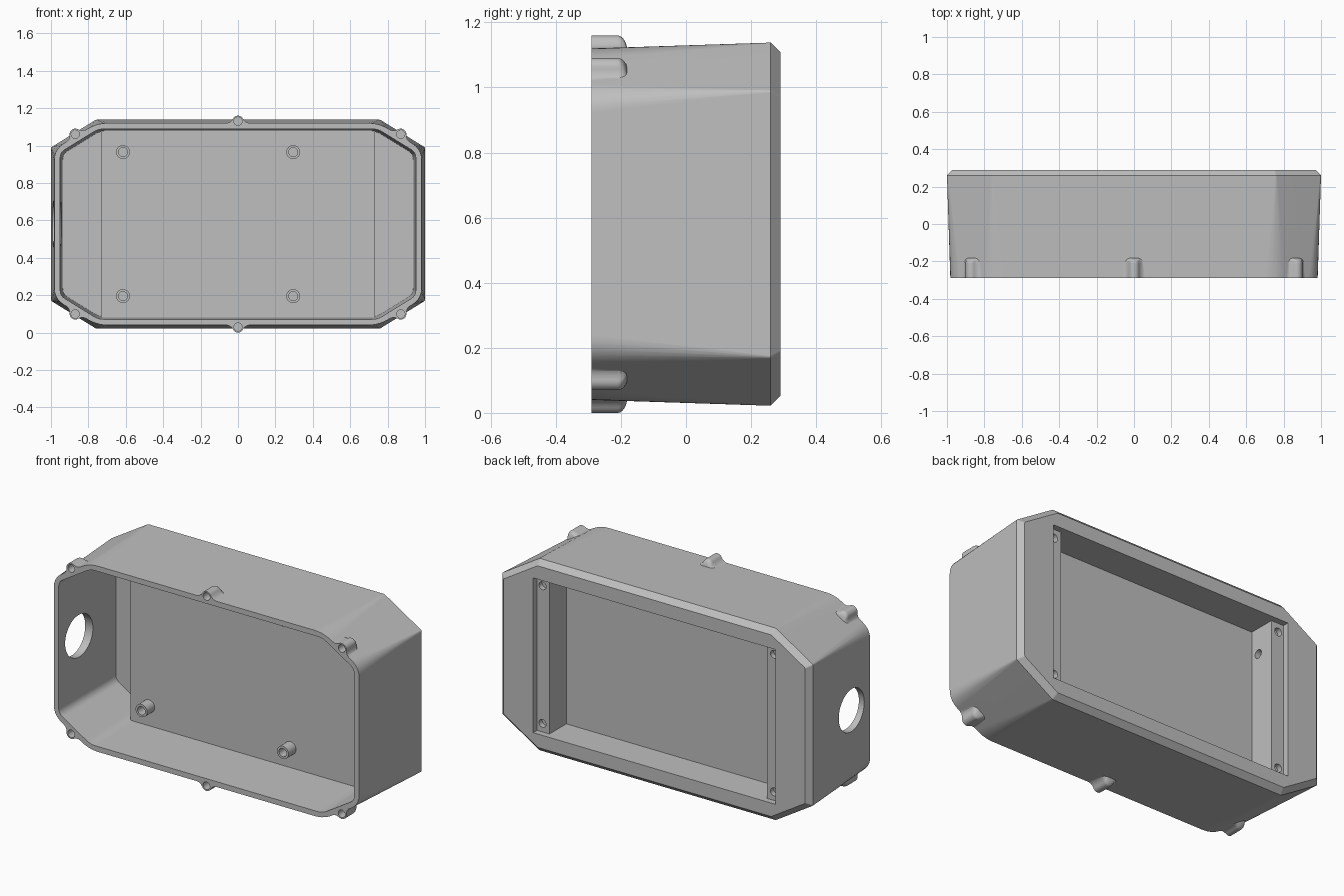
import bpy, bmesh
from math import sin, cos, pi, radians
from mathutils import Vector

if "Cube" in bpy.data.objects:
    bpy.data.objects.remove(bpy.data.objects["Cube"], do_unlink=True)

MID = 0.58            # height of the horizontal centre line
FRONT, BACK = -0.29, 0.29

grey = bpy.data.materials.new("moulded grey")
grey.use_nodes = True
colour = (0.52, 0.52, 0.52, 1)
grey.diffuse_color = colour
grey.node_tree.nodes["Principled BSDF"].inputs["Base Color"].default_value = colour


def loft(name, rows):
    """Closed solid through equal-length rings of points."""
    bm = bmesh.new()
    rings = [[bm.verts.new(p) for p in row] for row in rows]
    n = len(rings[0])
    for a, b in zip(rings, rings[1:]):
        for i in range(n):
            j = (i + 1) % n
            bm.faces.new((a[i], a[j], b[j], b[i]))
    bm.faces.new(rings[0])
    bm.faces.new(rings[-1])
    bmesh.ops.recalc_face_normals(bm, faces=bm.faces)
    mesh = bpy.data.meshes.new(name)
    bm.to_mesh(mesh)
    bm.free()
    mesh.materials.append(grey)
    ob = bpy.data.objects.new(name, mesh)
    bpy.context.collection.objects.link(ob)
    return ob


def box(name, half_x, y0, y1, half_z):
    corners = [(-1, -1), (1, -1), (1, 1), (-1, 1)]
    return loft(name, [[(half_x * a, y, MID + half_z * b) for a, b in corners]
                       for y in (y0, y1)])


def lathe(name, x, z, steps, sides=32):
    """Turned shape along y from (radius, y) steps."""
    turn = [2 * pi * i / sides for i in range(sides)]
    return loft(name, [[(x + r * cos(a), y, z + r * sin(a)) for a in turn]
                       for r, y in steps])


def drill_x(name, r, x0, x1, y, z, sides=48):
    turn = [2 * pi * i / sides for i in range(sides)]
    return loft(name, [[(x, y + r * cos(a), z + r * sin(a)) for a in turn]
                       for x in (x0, x1)])


def combine(target, tool, operation):
    mod = target.modifiers.new("cut", "BOOLEAN")
    mod.operation = operation
    mod.solver = "EXACT"
    mod.object = tool
    bpy.context.view_layer.objects.active = target
    bpy.ops.object.modifier_apply(modifier=mod.name)
    bpy.data.objects.remove(tool, do_unlink=True)


def outline(y, inset, rounding, steps=5):
    """Long octagon ring, inset evenly, with rounded corners."""
    wide, side = 1 - inset, 0.41 - 0.558 * inset
    flat, high = 0.76 - 0.284 * inset, 0.558 - inset
    quarter = [(wide, side), (flat, high)]
    pts = [Vector(p) for p in quarter]
    pts += [Vector((-x, z)) for x, z in reversed(quarter)]
    pts += [-p for p in pts]
    ring = []
    for i, p in enumerate(pts):
        a = p + (pts[i - 1] - p).normalized() * rounding
        b = p + (pts[(i + 1) % 8] - p).normalized() * rounding
        for k in range(steps + 1):
            t = k / steps
            q = a * (1 - t) ** 2 + p * 2 * t * (1 - t) + b * t * t
            ring.append((q.x, y, MID + q.y))
    return ring


def screw_boss(x, z, normal):
    """Rounded boss with flared sides, standing on the outer wall."""
    n = Vector(normal).normalized()
    t = Vector((n.y, -n.x))
    half = [(0.06, -0.012), (0.06, 0), (0.045, 0.004), (0.034, 0.013)]
    arc = [(0.03 * cos(radians(a)), 0.01 + 0.03 * sin(radians(a)))
           for a in range(25, 156, 13)]
    profile = half + arc + [(-u, v) for u, v in reversed(half)]
    rows = [(FRONT - 0.02, 1)]
    rows += [(-0.21 + 0.03 * sin(radians(a)), max(cos(radians(a)), 0.22))
             for a in range(0, 91, 15)]
    rings = []
    for y, f in rows:
        ring = []
        for u, v in profile:
            q = Vector((x, z)) + t * u + n * (-0.012 + (v + 0.012) * f)
            ring.append((q.x, y, MID + q.y))
        rings.append(ring)
    return loft("boss", rings), Vector((x, z)) + n * 0.01


# Outer body with a slight draft and a chamfered back
case = loft("enclosure", [outline(FRONT - 0.02, 0.0187, 0.06),
                          outline(0.26, 0, 0.006),
                          outline(BACK, 0.03, 0.006)])

# Hollow interior, then the raised block that backs the rear bay
combine(case, loft("cavity", [outline(FRONT - 0.04, 0.048, 0.03),
                              outline(0.215, 0.063, 0.03)]), "DIFFERENCE")
combine(case, box("bay_block", 0.733, 0.06, 0.25, 0.52), "UNION")

# Screw bosses around the rim
spots = [(0, 0.54, (0, 1)), (0, -0.54, (0, -1))]
spots += [(0.865 * i, 0.472 * j, (0.525 * i, 0.851 * j))
          for i in (-1, 1) for j in (-1, 1)]
centres = []
for x, z, normal in spots:
    boss, centre = screw_boss(x, z, normal)
    centres.append(centre)
    combine(case, boss, "UNION")
combine(case, box("trim", 1.2, FRONT - 0.2, FRONT, 0.8), "DIFFERENCE")
for c in centres:
    hole = lathe("hole", c.x, MID + c.y, [(0.022, FRONT - 0.1), (0.022, -0.215)])
    combine(case, hole, "DIFFERENCE")

# Rear bay with a shallow step at each end for its cover
combine(case, box("bay", 0.70, 0.10, 0.4, 0.45), "DIFFERENCE")
combine(case, box("bay_step", 0.78, 0.255, 0.4, 0.45), "DIFFERENCE")
for i in (-1, 1):
    for j in (-1, 1):
        hole = lathe("hole", 0.745 * i, MID + 0.40 * j, [(0.023, 0.225), (0.023, 0.4)])
        combine(case, hole, "DIFFERENCE")

# Cable port in the side wall and wire hole into the bay
combine(case, drill_x("port", 0.123, -1.2, -0.85, -0.11, MID), "DIFFERENCE")
combine(case, drill_x("wire_hole", 0.025, -0.78, -0.65, 0.15, 0.88), "DIFFERENCE")

# Circuit board standoffs
parts = [case]
for x in (-0.615, 0.295):
    for j in (-1, 1):
        parts.append(lathe("board_standoff", x, MID + 0.385 * j,
                           [(0.037, 0.065), (0.037, -0.01),
                            (0.024, -0.01), (0.024, 0.055)]))

# Shading: smooth rounds, crisp edges
case.data.materials.clear()
case.data.materials.append(grey)
for ob in parts:
    bpy.ops.object.select_all(action="DESELECT")
    ob.select_set(True)
    bpy.context.view_layer.objects.active = ob
    bpy.ops.object.shade_smooth_by_angle(angle=radians(30))
    mod = ob.modifiers.new("even shading", "WEIGHTED_NORMAL")
    mod.keep_sharp = True
